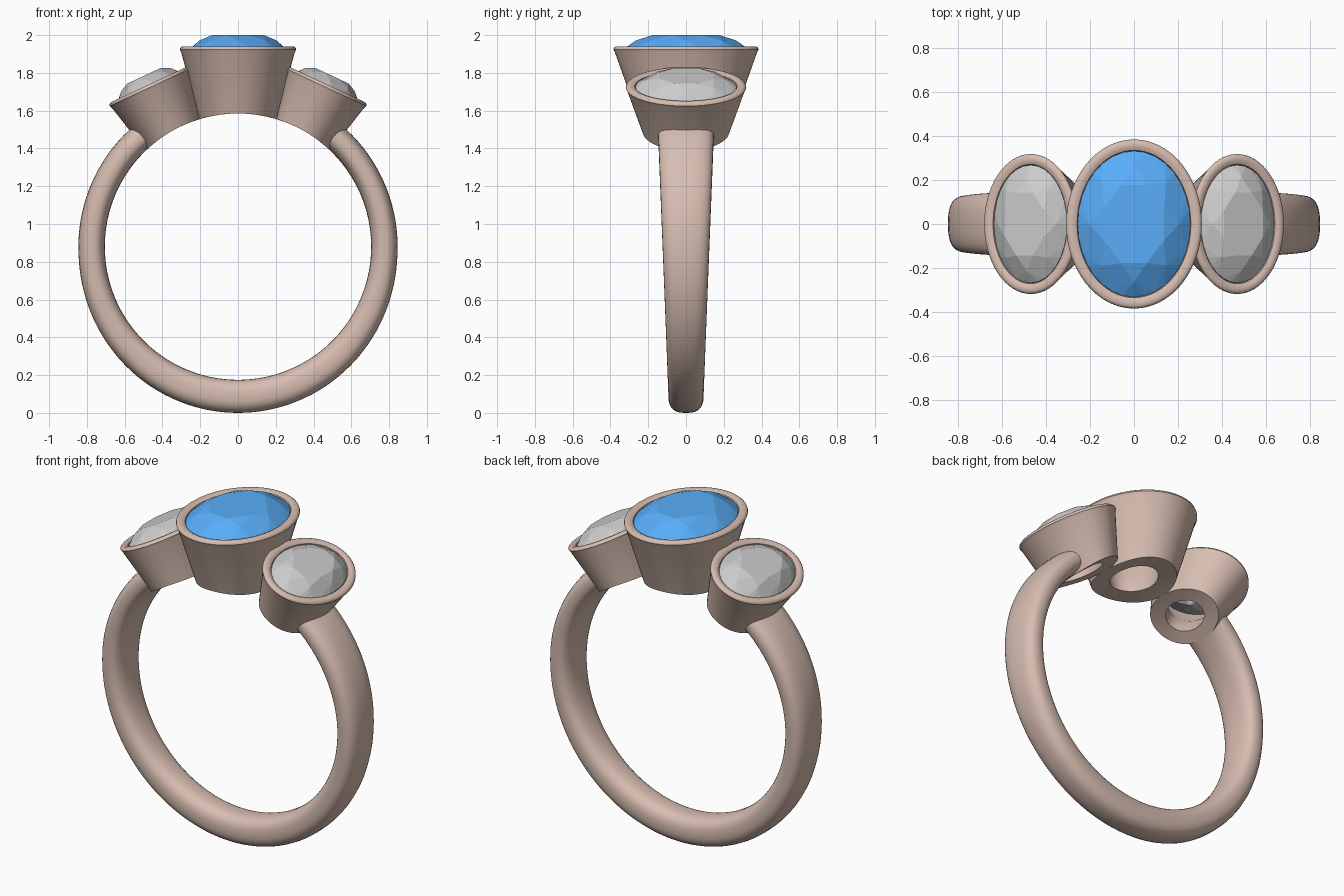
import bpy, bmesh
from math import sin, cos, pi, radians, hypot
from mathutils import Matrix, Vector

if "Cube" in bpy.data.objects:
    bpy.data.objects.remove(bpy.data.objects["Cube"])

HOLE_Z, HOLE_R = 0.88, 0.705      # finger hole centre height and radius


def material(name, rgb):
    m = bpy.data.materials.new(name)
    m.diffuse_color = (*rgb, 1)
    m.use_nodes = True
    m.node_tree.nodes["Principled BSDF"].inputs["Base Color"].default_value = m.diffuse_color
    return m


METAL = material("rose_metal", (0.68, 0.51, 0.44))
BLUE = material("blue_gem", (0.10, 0.42, 0.95))


def finish(bm, name, mat=None, smooth=True):
    bmesh.ops.recalc_face_normals(bm, faces=bm.faces)
    me = bpy.data.meshes.new(name)
    bm.to_mesh(me)
    bm.free()
    ob = bpy.data.objects.new(name, me)
    bpy.context.collection.objects.link(ob)
    if mat:
        me.materials.append(mat)
    if smooth:
        bpy.context.view_layer.objects.active = ob
        ob.select_set(True)
        bpy.ops.object.shade_smooth_by_angle(angle=radians(40))
        ob.select_set(False)
    return ob


def loft(bm, rings, closed):
    vr = [[bm.verts.new(p) for p in r] for r in rings]
    n = len(vr[0])
    for i in range(len(vr) if closed else len(vr) - 1):
        a, b = vr[i], vr[(i + 1) % len(vr)]
        for j in range(n):
            k = (j + 1) % n
            bm.faces.new((a[j], a[k], b[k], b[j]))
    return vr


def spow(v, e):
    return (abs(v) ** e) * (1 if v >= 0 else -1)


# Shank: rounded section, wider at the top and thicker at the bottom
def shank():
    bm = bmesh.new()
    rings, steps, start = [], 96, radians(40)
    for i in range(steps + 1):
        a = start + (2 * pi - 2 * start) * i / steps
        t = (1 - cos(a)) / 2                      # 0 top, 1 bottom
        thick = 0.14 + 0.035 * max(0, -cos(a)) ** 1.5
        half = 0.155 - 0.062 * t
        ring = []
        for j in range(32):
            u = 2 * pi * j / 32
            r = HOLE_R + thick / 2 + thick / 2 * spow(cos(u), 0.8)
            ring.append((r * sin(a), half * spow(sin(u), 0.75), HOLE_Z + r * cos(a)))
        rings.append(ring)
    vr = loft(bm, rings, False)
    bm.faces.new(vr[0])
    bm.faces.new(vr[-1])
    finish(bm, "shank", METAL)


# Bezel: tapered oval cup, underside wrapped onto the finger hole
def bezel(name, a, b, lip, depth, taper, mat4):
    tx, ty = a * taper, b * taper
    prof = [  # rx, ry, z, lies on the finger hole
        (tx, ty, -depth, True),
        (a - 0.007, b - 0.007, -0.03, False),
        (a, b, -0.016, False),
        (a - 0.003, b - 0.003, -0.007, False),
        (a - 0.012, b - 0.012, 0, False),
        (a - lip * 0.6, b - lip * 0.6, 0, False),
        (a - lip * 0.9, b - lip * 0.9, -0.008, False),
        (a - lip, b - lip, -0.04, False),
        (tx * 0.62, ty * 0.64, -depth * 0.65, False),
        (tx * 0.55, ty * 0.57, -depth, True),
        (tx * 0.78, ty * 0.79, -depth, True),
    ]
    rings = []
    for rx, ry, z, wrap in prof:
        ring = []
        for j in range(64):
            u = 2 * pi * j / 64
            p = mat4 @ Vector((rx * cos(u), ry * sin(u), z))
            if wrap:
                s = HOLE_R / hypot(p.x, p.z - HOLE_Z)
                p.x, p.z = p.x * s, HOLE_Z + (p.z - HOLE_Z) * s
            ring.append(p)
        rings.append(ring)
    bm = bmesh.new()
    loft(bm, rings, True)
    finish(bm, name, METAL)


# Oval brilliant-cut gem: hull of table, crown, girdle and pavilion points
def gem(name, a, b, crown, pavilion, mat4, mat=None):
    bm = bmesh.new()

    def ring(n, r, z, off=0.0):
        for k in range(n):
            u = 2 * pi * (k + off) / n
            bm.verts.new((a * r * cos(u), b * r * sin(u), z))
    ring(8, 0.58, crown, 0.5)
    ring(8, 0.80, crown * 0.62)
    ring(32, 1, 0)
    ring(32, 1, -0.015)
    ring(8, 0.5, -0.62 * pavilion, 0.5)
    bm.verts.new((0, 0, -pavilion))
    bmesh.ops.convex_hull(bm, input=bm.verts)
    bmesh.ops.dissolve_limit(bm, angle_limit=radians(1), verts=bm.verts, edges=bm.edges)
    bm.transform(mat4)
    finish(bm, name, mat, smooth=False)


shank()

# Centre setting
top = Matrix.Translation((0, 0, 1.94))
bezel("centre_bezel", 0.308, 0.384, 0.055, 0.37, 0.68, top)
gem("centre_gem", 0.256, 0.332, 0.075, 0.24, top @ Matrix.Translation((0, 0, -0.015)), BLUE)

# Side settings, tilted outward
for side, s in (("left", -1), ("right", 1)):
    m = Matrix.Translation((s * 0.475, 0, 1.737)) @ Matrix.Rotation(s * radians(25), 4, 'Y')
    bezel(side + "_bezel", 0.233, 0.318, 0.052, 0.29, 0.72, m)
    gem(side + "_gem", 0.183, 0.268, 0.065, 0.18, m @ Matrix.Translation((0, 0, -0.012)))
